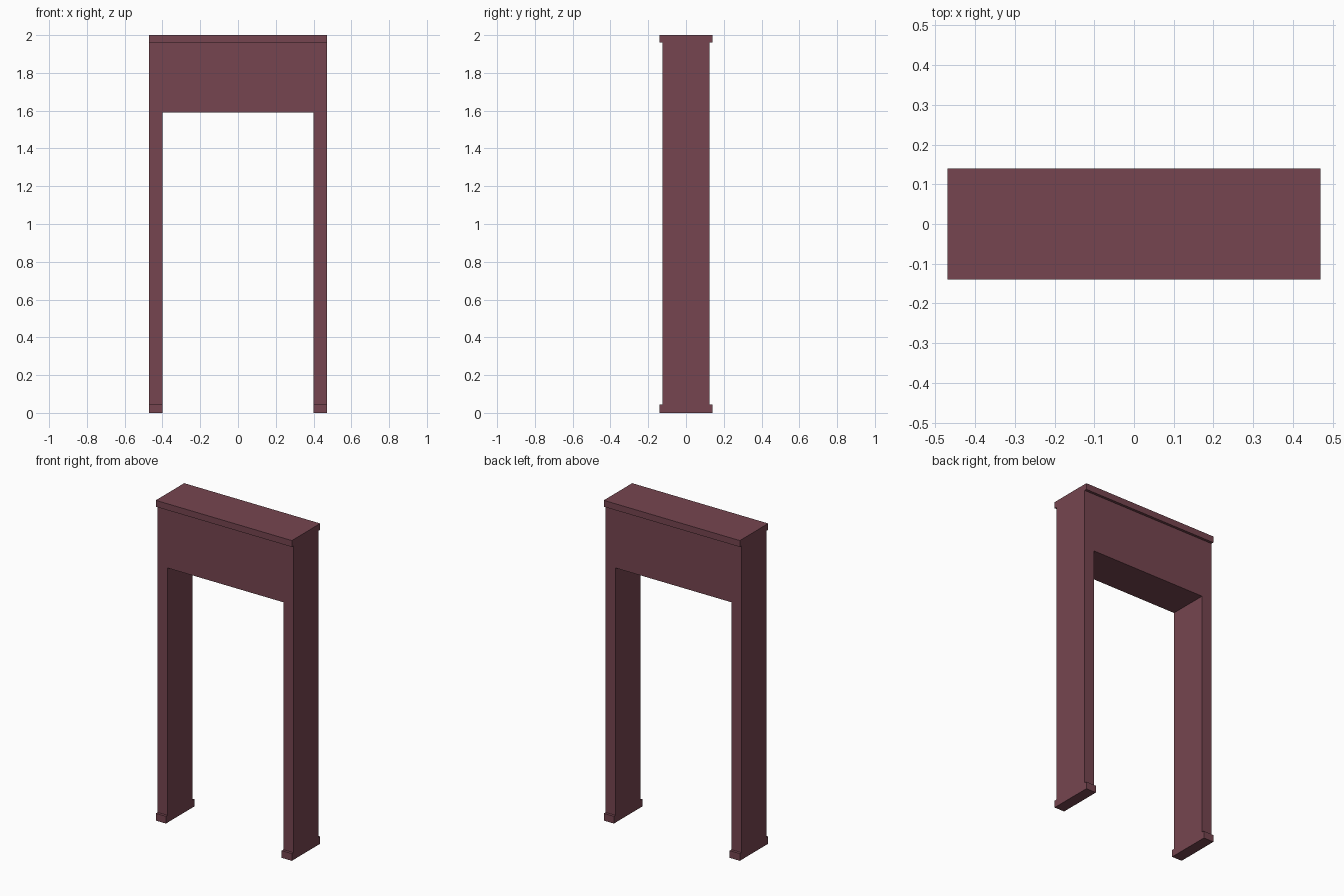
import bpy, bmesh

if "Cube" in bpy.data.objects:
    bpy.data.objects.remove(bpy.data.objects["Cube"])

WIDTH, INNER = 0.47, 0.40      # outer and opening half widths
BODY, TRIM = 0.124, 0.14       # half depths
FOOT, LINTEL, CAP, TOP = 0.045, 1.59, 1.96, 2.0

mat = bpy.data.materials.new("dark_red")
mat.diffuse_color = (0.18, 0.06, 0.08, 1)
mat.use_nodes = True
mat.node_tree.nodes["Principled BSDF"].inputs["Base Color"].default_value = mat.diffuse_color


def prism(name, profile, half_depth):
    """Extrude an x-z outline symmetrically along y."""
    bm = bmesh.new()
    face = bm.faces.new([bm.verts.new((x, -half_depth, z)) for x, z in profile])
    ext = bmesh.ops.extrude_face_region(bm, geom=[face])
    verts = [v for v in ext["geom"] if isinstance(v, bmesh.types.BMVert)]
    bmesh.ops.translate(bm, verts=verts, vec=(0, 2 * half_depth, 0))
    bmesh.ops.recalc_face_normals(bm, faces=bm.faces)
    mesh = bpy.data.meshes.new(name)
    bm.to_mesh(mesh)
    bm.free()
    mesh.materials.append(mat)
    obj = bpy.data.objects.new(name, mesh)
    bpy.context.collection.objects.link(obj)
    return obj


def rect(x0, x1, z0, z1):
    return [(x0, z0), (x1, z0), (x1, z1), (x0, z1)]


# Doorway frame: two posts and a deep lintel in one outline
half = [(INNER, LINTEL), (INNER, FOOT), (WIDTH, FOOT), (WIDTH, CAP)]
prism("door_frame", half + [(-x, z) for x, z in reversed(half)], BODY)

# Overhanging cap along the top
prism("top_cap", rect(-WIDTH, WIDTH, CAP, TOP), TRIM)

# Overhanging foot block under each post
for side, s in (("left", -1), ("right", 1)):
    prism(f"{side}_foot", rect(s * INNER, s * WIDTH, 0, FOOT), TRIM)
